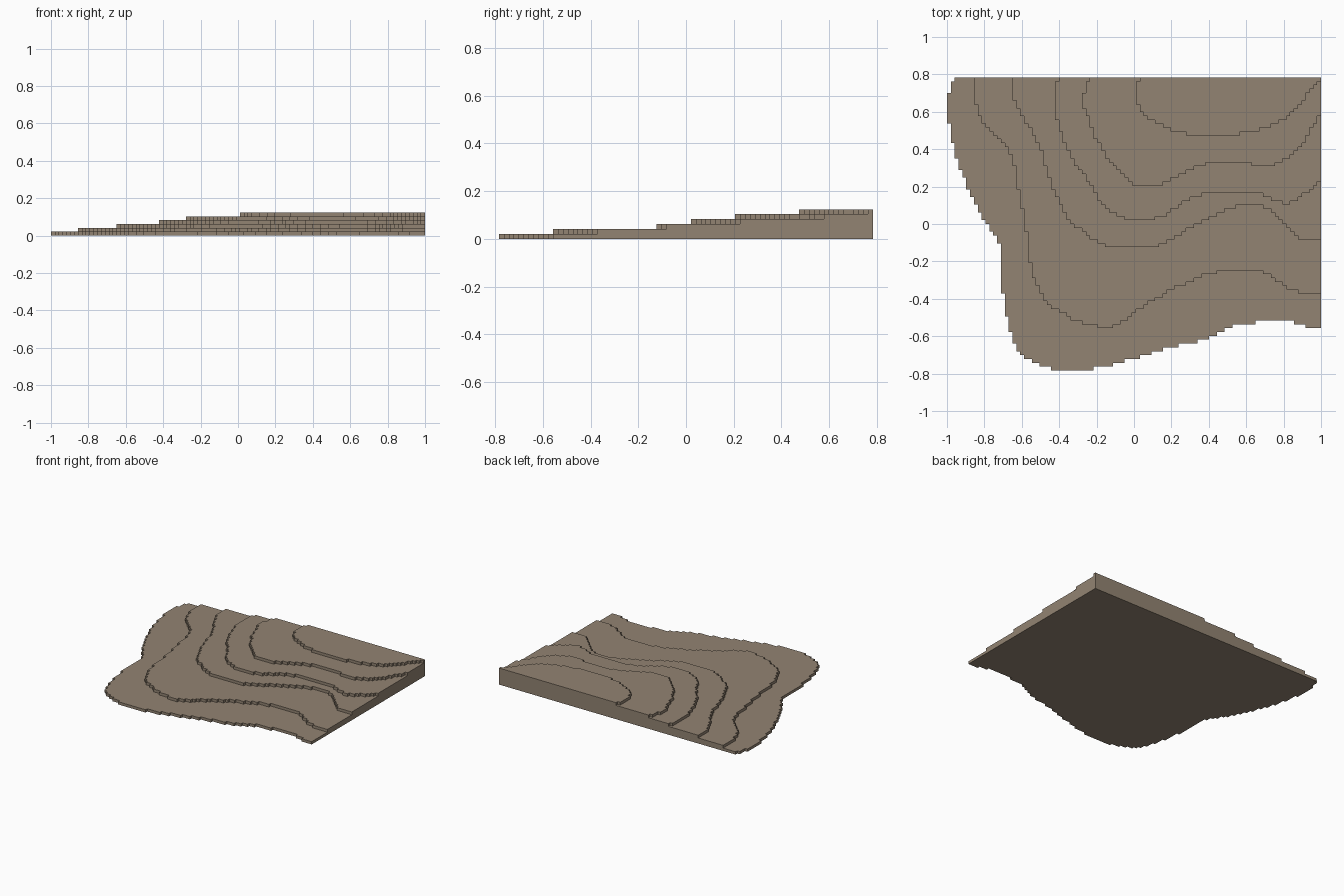
import bpy
import bmesh
from mathutils import Vector

if "Cube" in bpy.data.objects:
    bpy.data.objects.remove(bpy.data.objects["Cube"], do_unlink=True)

# The terrain is built on a square grid; each terrace is one cell high
COLS, ROWS = 97, 76
CELL = 2 / COLS
RIGHT, BACK = 1.05, 0.82   # just outside the grid, used to close each outline


def smooth_line(points, steps=6):
    """Catmull-Rom curve through the points."""
    pts = [Vector(p) for p in points]
    padded = [pts[0]] + pts + [pts[-1]]
    line = []
    for a, b, c, d in zip(padded, padded[1:], padded[2:], padded[3:]):
        for step in range(steps):
            t = step / steps
            line.append(b + 0.5 * t * ((c - a) + t * ((2 * a - 5 * b + 4 * c - d)
                                                      + t * (3 * (b - c) + d - a))))
    return line + [pts[-1]]


def inside(x, y, outline):
    """Even-odd test of a point against a closed outline."""
    hit = False
    previous = outline[-1]
    for current in outline:
        if (current.y > y) != (previous.y > y):
            slope = (previous.x - current.x) / (previous.y - current.y)
            if x < current.x + slope * (y - current.y):
                hit = not hit
        previous = current
    return hit


def terrace(*points):
    """Set of grid cells enclosed by a contour and the back right corner."""
    outline = smooth_line(points) + [Vector((RIGHT, BACK))]
    return {(i, j) for i in range(COLS) for j in range(ROWS)
            if inside((i + 0.5 - COLS / 2) * CELL, (j + 0.5 - ROWS / 2) * CELL, outline)}


# Contours, from the back edge round to the right edge
shore = terrace(
    (-.95, BACK), (-.99, .7), (-.99, .54), (-.95, .36), (-.87, .15), (-.79, 0),
    (-.72, -.11), (-.71, -.28), (-.68, -.5), (-.61, -.69), (-.45, -.77),
    (-.32, -.785), (-.19, -.77), (0, -.72), (.2, -.66), (.4, -.61), (.52, -.55),
    (.7, -.52), (.83, -.52), (.94, -.55), (RIGHT, -.55))

low_slope = terrace(
    (-.85, BACK), (-.85, .66), (-.79, .52), (-.67, .4), (-.62, .2), (-.58, -.02),
    (-.55, -.23), (-.48, -.4), (-.34, -.5), (-.23, -.54), (-.09, -.54), (.08, -.42),
    (.27, -.32), (.47, -.25), (.67, -.25), (.82, -.34), (.92, -.37), (RIGHT, -.37))

middle_slope = terrace(
    (-.65, BACK), (-.65, .69), (-.58, .55), (-.51, .43), (-.47, .29), (-.41, .14),
    (-.36, .04), (-.26, -.05), (-.12, -.12), (.11, -.12), (.27, -.04), (.42, .04),
    (.58, .1), (.69, .09), (.78, .03), (.84, -.04), (.91, -.08), (RIGHT, -.08))

upper_slope = terrace(
    (-.39, BACK), (-.42, .72), (-.42, .6), (-.36, .4), (-.26, .25), (-.16, .1),
    (-.04, .03), (.07, .02), (.17, .05), (.27, .12), (.42, .17), (.63, .17),
    (.72, .14), (.81, .11), (.9, .15), (RIGHT, .28))

high_slope = terrace(
    (-.22, BACK), (-.26, .73), (-.28, .66), (-.24, .56), (-.2, .45), (-.12, .33),
    (.01, .21), (.14, .21), (.3, .29), (.44, .33), (.57, .33), (.7, .31),
    (.79, .34), (.89, .41), (.96, .53), (RIGHT, .66))

summit = terrace(
    (.04, BACK), (.01, .73), (.02, .64), (.09, .56), (.19, .51), (.35, .475),
    (.52, .48), (.66, .5), (.78, .55), (.87, .62), (.94, .71), (RIGHT, BACK))

layers = [shore, low_slope, middle_slope, upper_slope, high_slope, summit]
height = {cell: sum(cell in layer for layer in layers) for cell in shore}

# One closed surface: tops, underside and the risers between terraces
bm = bmesh.new()
corners = {}


def corner(i, j, k):
    if (i, j, k) not in corners:
        corners[i, j, k] = bm.verts.new(
            ((i - COLS / 2) * CELL, (j - ROWS / 2) * CELL, k * CELL))
    return corners[i, j, k]


def quad(*keys):
    bm.faces.new([corner(*key) for key in keys])


for (i, j), top in height.items():
    ring = [(i, j), (i + 1, j), (i + 1, j + 1), (i, j + 1)]
    quad(*[(x, y, top) for x, y in ring])
    quad(*[(x, y, 0) for x, y in reversed(ring)])
    neighbours = [(i, j - 1), (i + 1, j), (i, j + 1), (i - 1, j)]
    for side, neighbour in enumerate(neighbours):
        a, b = ring[side], ring[(side + 1) % len(ring)]
        for k in range(height.get(neighbour, 0), top):
            quad((*a, k), (*b, k), (*b, k + 1), (*a, k + 1))

# Merge coplanar cells into clean flat faces
bmesh.ops.dissolve_limit(bm, angle_limit=0.01, verts=bm.verts[:], edges=bm.edges[:])

mesh = bpy.data.meshes.new("terraced_hill")
bm.to_mesh(mesh)
bm.free()
hill = bpy.data.objects.new("terraced_hill", mesh)
bpy.context.collection.objects.link(hill)

# Single earth colour
earth = bpy.data.materials.new("earth_brown")
earth.use_nodes = True
colour = (0.29, 0.23, 0.17, 1)
earth.diffuse_color = colour
earth.node_tree.nodes["Principled BSDF"].inputs["Base Color"].default_value = colour
mesh.materials.append(earth)
